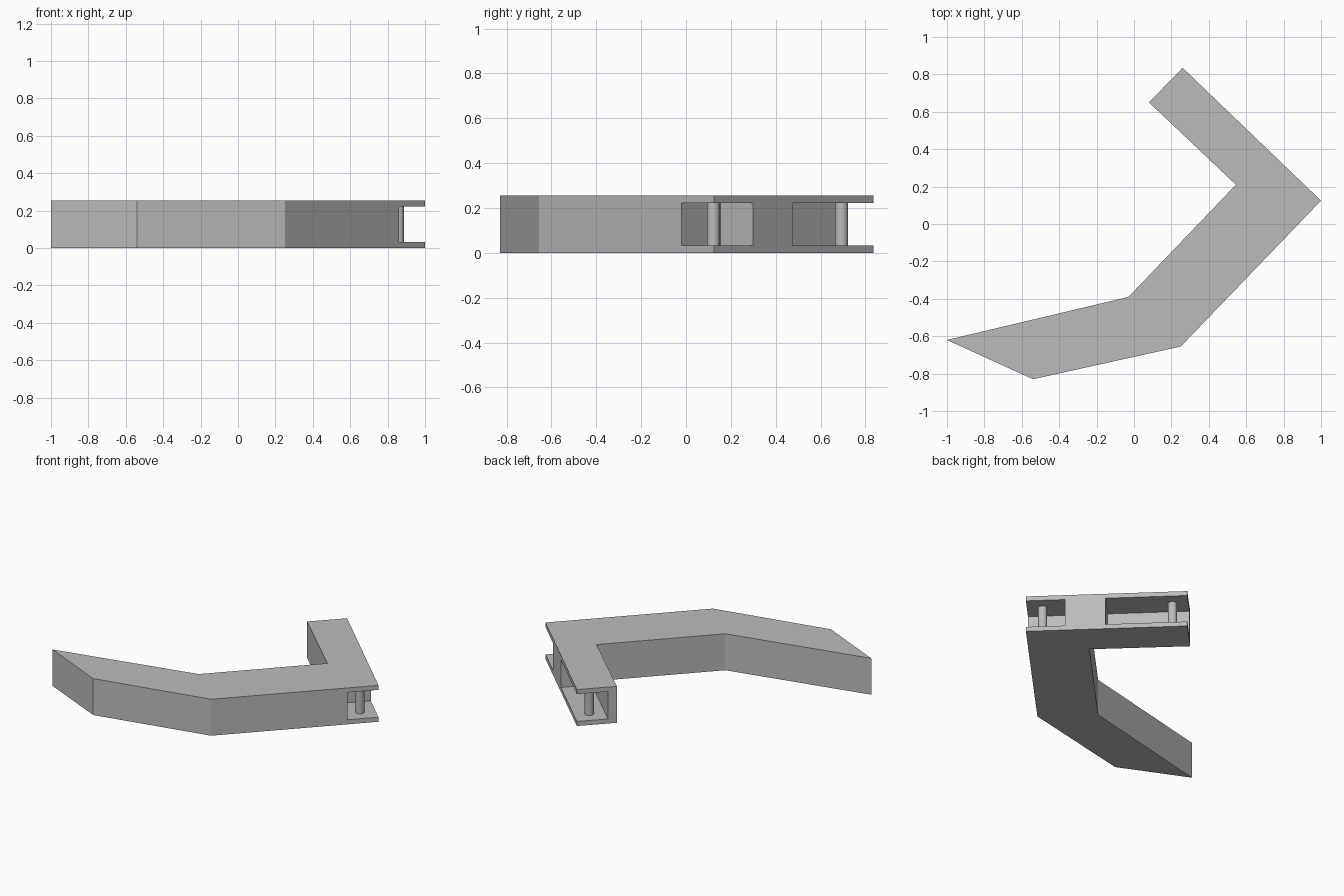
import bpy
import bmesh
from math import radians
from mathutils import Vector

cube = bpy.data.objects.get("Cube")
if cube:
    bpy.data.objects.remove(cube, do_unlink=True)

HEIGHT = 0.255
PLATE = 0.032          # thickness left above and below each pocket
DEPTH = 0.2            # pocket depth behind the back face
OVER = 0.05            # cutter overshoot

grey = bpy.data.materials.new("plain_grey")
grey.use_nodes = True
colour = (0.5, 0.5, 0.5, 1)
grey.diffuse_color = colour
grey.node_tree.nodes["Principled BSDF"].inputs["Base Color"].default_value = colour


def prism(name, outline, z0, z1):
    """Extrude a flat outline from z0 to z1."""
    bm = bmesh.new()
    base = bm.faces.new([bm.verts.new((p[0], p[1], z0)) for p in outline])
    top = bmesh.ops.extrude_face_region(bm, geom=[base])["geom"]
    verts = [v for v in top if isinstance(v, bmesh.types.BMVert)]
    bmesh.ops.translate(bm, verts=verts, vec=(0, 0, z1 - z0))
    bmesh.ops.recalc_face_normals(bm, faces=bm.faces)
    mesh = bpy.data.meshes.new(name)
    bm.to_mesh(mesh)
    bm.free()
    mesh.materials.append(grey)
    obj = bpy.data.objects.new(name, mesh)
    bpy.context.collection.objects.link(obj)
    return obj


# Bent arm outline, anticlockwise from the pointed tip
corner, back_end = Vector((1, 0.125)), Vector((0.26, 0.835))
outline = [(-1, -0.62), (-0.54, -0.83), (0.25, -0.655), corner, back_end,
           (0.08, 0.65), (0.545, 0.21), (-0.03, -0.39)]
body = prism("bent_arm", outline, 0, HEIGHT)

# Local directions of the back face: along it, and into the body
length = (back_end - corner).length
along = (back_end - corner).normalized()
inward = Vector((-along.y, along.x))


def on_back(s, d):
    return corner + along * s + inward * d


# Pockets open to the back and to one end
for name, s0, s1 in (("side_pocket_cutter", -OVER, 0.25),
                     ("end_pocket_cutter", 0.506, length + OVER)):
    corners = [on_back(s0, -OVER), on_back(s1, -OVER), on_back(s1, DEPTH), on_back(s0, DEPTH)]
    cutter = prism(name, corners, PLATE, HEIGHT - PLATE)
    cutter.hide_render = True
    mod = body.modifiers.new(name, "BOOLEAN")
    mod.operation = "DIFFERENCE"
    mod.solver = "EXACT"
    mod.object = cutter
    bpy.context.view_layer.objects.active = body
    bpy.ops.object.modifier_apply(modifier=name)
    bpy.data.objects.remove(cutter, do_unlink=True)

# Upright pins between the plates
for name, s in (("side_pin", 0.1), ("end_pin", length - 0.1)):
    p = on_back(s, 0.1)
    bpy.ops.mesh.primitive_cylinder_add(vertices=32, radius=0.029, depth=HEIGHT - 2 * PLATE,
                                        location=(p.x, p.y, HEIGHT / 2))
    pin = bpy.context.object
    pin.name = name
    pin.data.materials.append(grey)
    bpy.ops.object.shade_smooth_by_angle(angle=radians(30))
